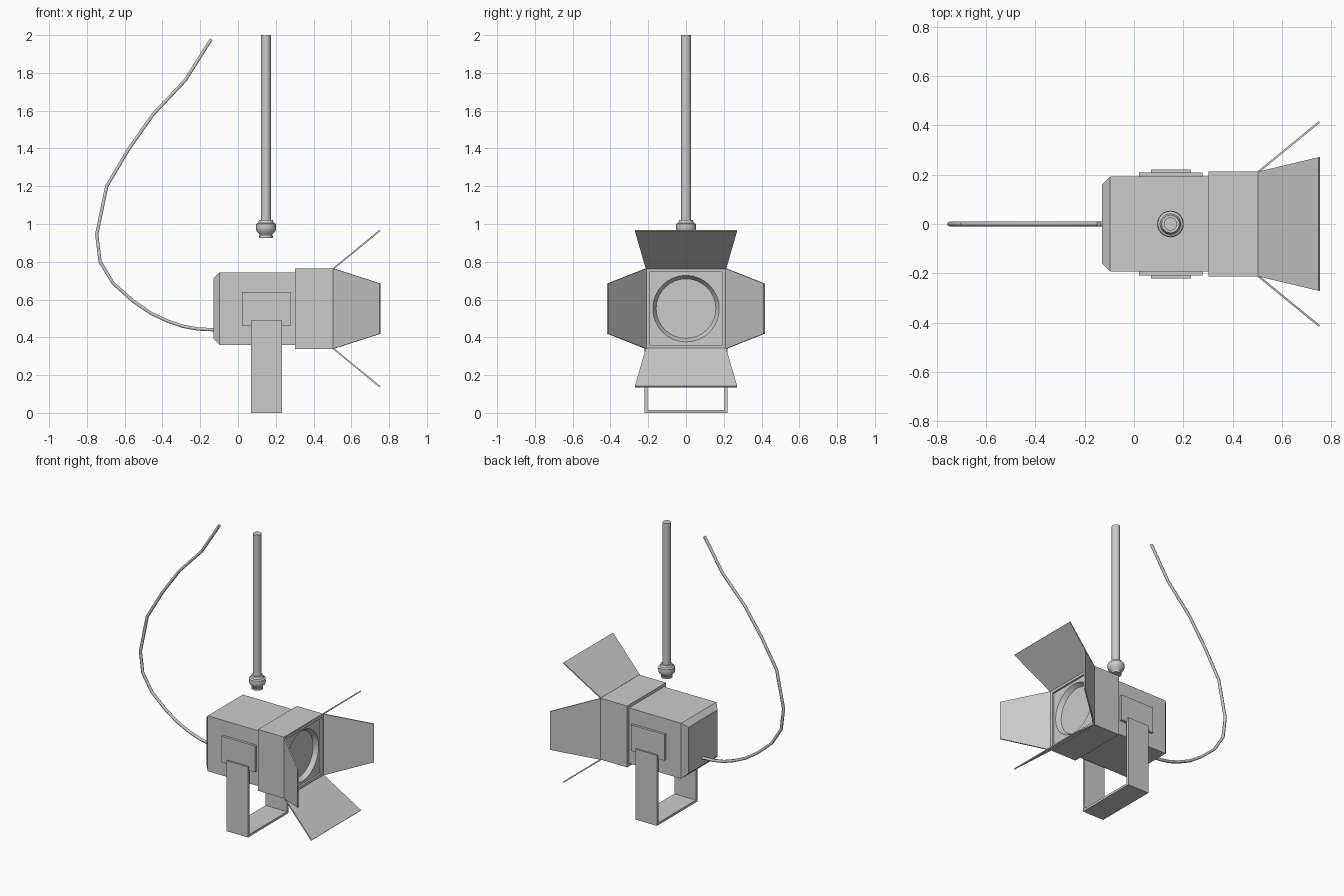
import bpy, bmesh
from math import cos, sin, pi, radians
from mathutils import Vector

cube = bpy.data.objects.get("Cube")
if cube:
    bpy.data.objects.remove(cube, do_unlink=True)

grey = bpy.data.materials.new("light grey metal")
grey.use_nodes = True
COLOUR = (0.6, 0.6, 0.6, 1)
grey.diffuse_color = COLOUR
grey.node_tree.nodes["Principled BSDF"].inputs["Base Color"].default_value = COLOUR

AXIS_Z = 0.552   # height of the lamp's optical axis
POLE_X = 0.148


def finish(name, bm, smooth=False):
    bmesh.ops.recalc_face_normals(bm, faces=bm.faces)
    mesh = bpy.data.meshes.new(name)
    bm.to_mesh(mesh)
    bm.free()
    obj = bpy.data.objects.new(name, mesh)
    bpy.context.collection.objects.link(obj)
    mesh.materials.append(grey)
    if smooth:
        bpy.ops.object.select_all(action='DESELECT')
        obj.select_set(True)
        bpy.context.view_layer.objects.active = obj
        bpy.ops.object.shade_smooth_by_angle(angle=radians(35))
    return obj


def loft(name, rings, sides, place, smooth=False):
    """Skin a closed solid through rings of (position, radius, is_square)."""
    bm = bmesh.new()
    loops = []
    for pos, radius, square in rings:
        loop = []
        for i in range(sides):
            a = 2 * pi * (i + (0.5 if sides == 4 else 0)) / sides
            k = radius / max(abs(cos(a)), abs(sin(a))) if square else radius
            loop.append(bm.verts.new(place(pos, k * cos(a), k * sin(a))))
        loops.append(loop)
    for a, b in zip(loops, loops[1:]):
        for i in range(sides):
            j = (i + 1) % sides
            bm.faces.new((a[i], a[j], b[j], b[i]))
    bm.faces.new(loops[0])
    bm.faces.new(loops[-1])
    return finish(name, bm, smooth)


def box(name, x, y, z):
    bm = bmesh.new()
    bmesh.ops.create_cube(bm, size=1)
    for v in bm.verts:
        v.co = [(lo + hi) / 2 + c * (hi - lo) for c, (lo, hi) in zip(v.co, (x, y, z))]
    return finish(name, bm)


def along_x(p, u, v):
    return (p, u, AXIS_Z + v)


def along_z(p, u, v):
    return (POLE_X + u, v, p)


# Lamp housing with chamfered back
loft("housing", [(-0.13, 0.16, True), (-0.098, 0.192, True), (0.31, 0.192, True)], 4, along_x)

# Square front hood with recessed panel and round lens well
loft("hood", [(0.302, 0.2125, True), (0.508, 0.2125, True), (0.508, 0.193, True),
              (0.495, 0.193, True), (0.495, 0.176, False), (0.465, 0.158, False)],
     32, along_x, True)

# Four barn doors: a pair that flares and a pair that tapers
def barn_door(name, out, side, tip_half):
    bm = bmesh.new()
    hinge = Vector((0.506, 0, 0)) + out * 0.2125
    tip = Vector((0.752, 0, 0)) + out * 0.414
    thick = (tip - hinge).cross(side).normalized() * 0.004
    layers = []
    for s in (-1, 1):
        layers.append([bm.verts.new(p + thick * s + Vector((0, 0, AXIS_Z))) for p in
                       (hinge - side * 0.2125, hinge + side * 0.2125,
                        tip + side * tip_half, tip - side * tip_half)])
    a, b = layers
    bm.faces.new(a)
    bm.faces.new(b)
    for i in range(4):
        j = (i + 1) % 4
        bm.faces.new((a[i], a[j], b[j], b[i]))
    finish(name, bm)


Y, Z = Vector((0, 1, 0)), Vector((0, 0, 1))
barn_door("top_door", Z, Y, 0.271)
barn_door("bottom_door", -Z, Y, 0.271)
barn_door("left_door", Y, Z, 0.133)
barn_door("right_door", -Y, Z, 0.133)

# Side plates and the U-shaped stand
for label, s in (("left", 1), ("right", -1)):
    def span(a, b):
        return sorted((s * a, s * b))
    box(label + "_side_plate", (0.02, 0.277), span(0.185, 0.209), (0.46, 0.641))
    box(label + "_stand_arm", (0.068, 0.232), span(0.205, 0.221), (0, 0.488))
box("stand_base", (0.068, 0.232), (-0.206, 0.206), (0, 0.016))

# Hanging pole and its rounded end joint
loft("pole", [(1.0, 0.027, False), (2.0, 0.027, False)], 16, along_z, True)
loft("pole_joint", [(0.927, 0.036, False), (0.938, 0.036, False), (0.938, 0.03, False),
                    (0.948, 0.036, False), (0.962, 0.05, False), (0.978, 0.054, False),
                    (1.0, 0.052, False), (1.006, 0.042, False), (1.02, 0.036, False)],
     24, along_z, True)

# Power cable
path = [(-0.12, 0.44), (-0.21, 0.444), (-0.29, 0.458), (-0.37, 0.485), (-0.46, 0.527),
        (-0.55, 0.588), (-0.66, 0.685), (-0.73, 0.80), (-0.748, 0.945), (-0.695, 1.20),
        (-0.58, 1.395), (-0.45, 1.58), (-0.28, 1.76), (-0.142, 1.978)]
curve = bpy.data.curves.new("cable", 'CURVE')
curve.dimensions = '3D'
curve.bevel_depth = 0.01
curve.bevel_resolution = 1
curve.use_fill_caps = True
spline = curve.splines.new('POLY')
spline.points.add(len(path) - 1)
for point, (x, z) in zip(spline.points, path):
    point.co = (x, 0, z, 1)
curve.materials.append(grey)
bpy.context.collection.objects.link(bpy.data.objects.new("cable", curve))
